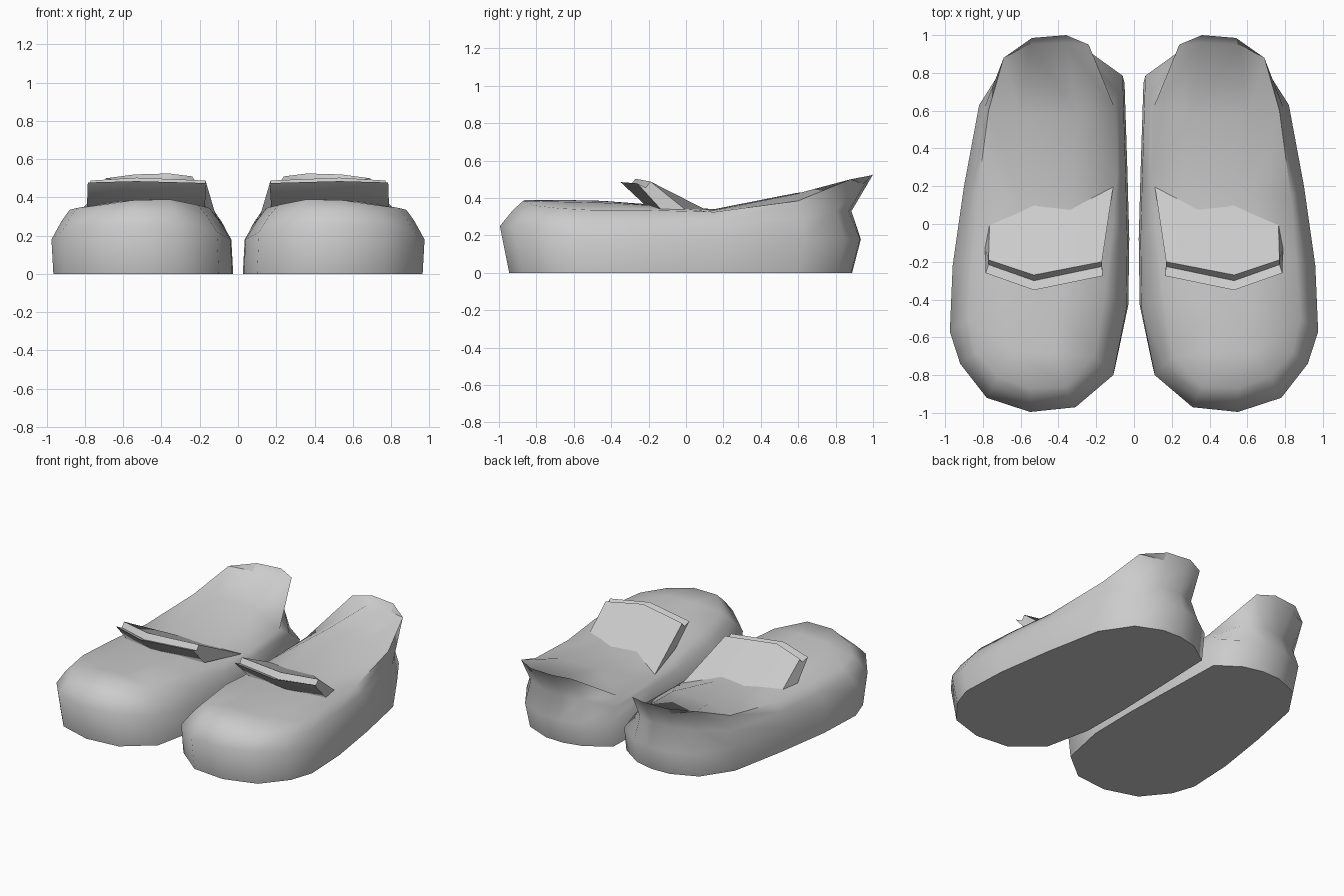
import bpy
import math
from mathutils import Vector

if "Cube" in bpy.data.objects:
    bpy.data.objects.remove(bpy.data.objects["Cube"])


def build(name, verts, faces, angle):
    me = bpy.data.meshes.new(name)
    me.from_pydata([tuple(v) for v in verts], [], faces)
    ob = bpy.data.objects.new(name, me)
    bpy.context.collection.objects.link(ob)
    bpy.ops.object.select_all(action='DESELECT')
    ob.select_set(True)
    bpy.context.view_layer.objects.active = ob
    bpy.ops.object.mode_set(mode='EDIT')
    bpy.ops.mesh.select_all(action='SELECT')
    bpy.ops.mesh.normals_make_consistent(inside=False)
    bpy.ops.object.mode_set(mode='OBJECT')
    bpy.ops.object.shade_smooth_by_angle(angle=math.radians(angle))
    # the second shoe of the pair
    mod = ob.modifiers.new("pair", 'MIRROR')
    mod.use_mirror_merge = False
    return ob


# widest outline of the shoe, from the toe along the outer side to the heel and back
mid = [Vector(p) for p in [
    (.55, -.995, .25), (.78, -.92, .25), (.92, -.74, .22), (.975, -.57, .18),
    (.96, -.22, .18), (.90, .2, .18), (.82, .63, .18), (.68, .85, .18),
    (.50, .93, .18), (.36, .935, .18), (.22, .90, .18), (.06, .785, .18),
    (.045, .3, .18), (.035, -.08, .18), (.04, -.45, .18), (.11, -.80, .22),
    (.31, -.97, .25)]]
# upper edge, rising to the heel rim
top = [Vector(p) for p in [
    (.55, -.87, .385), (.72, -.81, .36), (.84, -.68, .345), (.88, -.50, .335),
    (.86, -.2, .335), (.83, .15, .325), (.77, .60, .385), (.69, .88, .50),
    (.54, .985, .52), (.36, 1.0, .525), (.24, .95, .51), (.105, .62, .30),
    (.09, .25, .28), (.11, 0, .295), (.15, -.35, .345), (.21, -.70, .36),
    (.36, -.86, .39)]]
sole = [Vector((p.x - .01, p.y * .95, 0)) for p in mid]
# between the two: pinched in above the heel
neck = [a.lerp(b, .55) + Vector((0, 0, .01)) for a, b in zip(mid, top)]
pinch = [(.79, .62, .29), (.67, .80, .33), (.51, .87, .33),
         (.36, .885, .33), (.23, .85, .33), (.085, .70, .25)]
for i, p in enumerate(pinch):
    neck[6 + i] = Vector(p)

n = len(mid)
verts = sole + mid + neck + top
faces = [list(range(n))]
for r in range(3):
    for i in range(n):
        j = (i + 1) % n
        faces.append((r * n + i, r * n + j, (r + 1) * n + j, (r + 1) * n + i))

# toe cap and crowned upper: an inner and an outer line joined to the edges
inner = [(.42, -.68, .39), (.40, -.45, .385), (.36, -.18, .365),
         (.33, .15, .34), (.30, .58, .425), (.36, .96, .475)]
outer = [(.62, -.68, .38), (.63, -.45, .375), (.64, -.18, .36),
         (.62, .15, .335), (.60, .58, .42), (.56, .95, .475)]
c = len(verts)
d = c + 6
verts += [Vector(p) for p in inner + outer]
t = 3 * n
left, right = [15, 14, 13, 12, 11, 10], [2, 3, 4, 5, 6, 7]
for k in range(5):
    faces.append((t + left[k], t + left[k + 1], c + k + 1, c + k))
    faces.append((c + k, c + k + 1, d + k + 1, d + k))
    faces.append((d + k, d + k + 1, t + right[k + 1], t + right[k]))
faces += [(t + 15, t + 16, c), (t + 16, t, d, c), (t, t + 1, d), (t + 1, t + 2, d)]
# heel lip
faces += [(t + 7, t + 8, d + 5), (t + 8, t + 9, c + 5, d + 5), (t + 9, t + 10, c + 5)]
build("shoe", verts, faces, 60)

# tongue flap: inner, middle and outer cross-sections (back, top, groove, tip edge, root)
sections = [
    [(.11, .20, .285), (.17, -.20, .488), (.17, -.225, .455), (.165, -.275, .475), (.175, -.13, .33)],
    [(.50, .13, .325), (.53, -.27, .503), (.53, -.30, .465), (.53, -.35, .485), (.53, -.20, .345)],
    [(.765, .00, .335), (.77, -.19, .488), (.77, -.215, .455), (.785, -.26, .478), (.79, -.13, .335)]]
m = 5
verts = [p for s in sections for p in s]
faces = [list(range(m)), list(range(2 * m, 3 * m))]
for s in range(2):
    for i in range(m):
        j = (i + 1) % m
        faces.append((s * m + i, s * m + j, s * m + m + j, s * m + m + i))
build("tongue_flap", verts, faces, 50)
